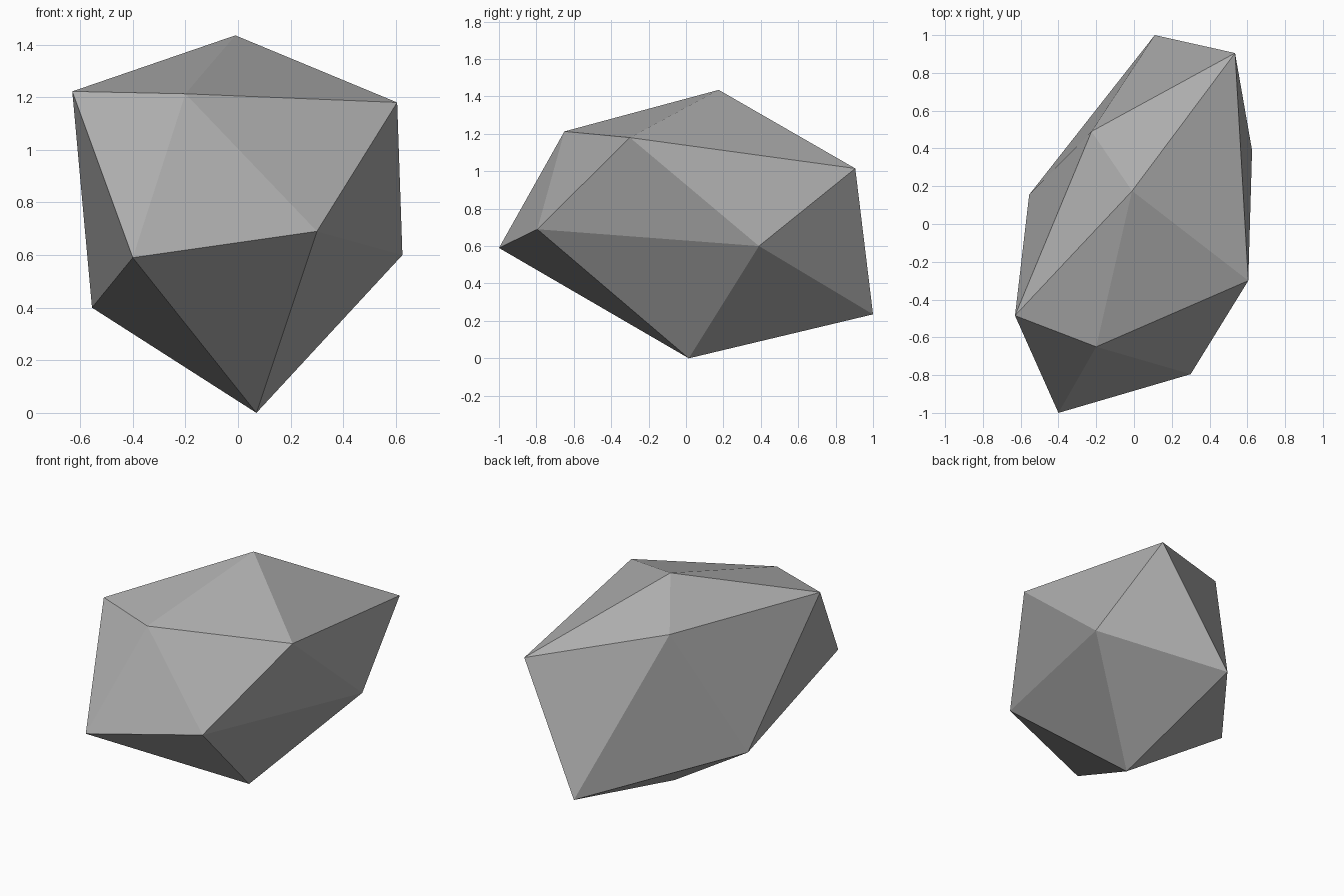
import bpy, bmesh

if "Cube" in bpy.data.objects:
    bpy.data.objects.remove(bpy.data.objects["Cube"])

# One flat stone grey
stone = bpy.data.materials.new("stone grey")
stone.diffuse_color = (0.42, 0.42, 0.42, 1)
stone.use_nodes = True
stone.node_tree.nodes["Principled BSDF"].inputs["Base Color"].default_value = stone.diffuse_color

# Rock: an irregular icosahedron - crown point, two rings of five, base point
CROWN = (-0.01, 0.175, 1.435)
UPPER = [(-0.63, -0.485, 1.222), (-0.20, -0.65, 1.213), (0.605, -0.30, 1.18),
         (0.535, 0.905, 1.015), (-0.225, 0.49, 1.21)]
LOWER = [(-0.40, -1.0, 0.59), (0.30, -0.795, 0.69), (0.625, 0.39, 0.60),
         (0.11, 1.0, 0.235), (-0.555, 0.155, 0.40)]
BASE = (0.07, 0.015, 0.0)

bm = bmesh.new()
crown, base = bm.verts.new(CROWN), bm.verts.new(BASE)
upper = [bm.verts.new(p) for p in UPPER]
lower = [bm.verts.new(p) for p in LOWER]

for i in range(5):
    j = (i + 1) % 5
    bm.faces.new((crown, upper[i], upper[j]))      # cap
    bm.faces.new((upper[i], lower[i], upper[j]))   # side, pointing down
    bm.faces.new((upper[j], lower[i], lower[j]))   # side, pointing up
    bm.faces.new((lower[i], base, lower[j]))       # underside

bmesh.ops.recalc_face_normals(bm, faces=bm.faces)
mesh = bpy.data.meshes.new("rock")
bm.to_mesh(mesh)
bm.free()
mesh.materials.append(stone)
bpy.context.collection.objects.link(bpy.data.objects.new("rock", mesh))
